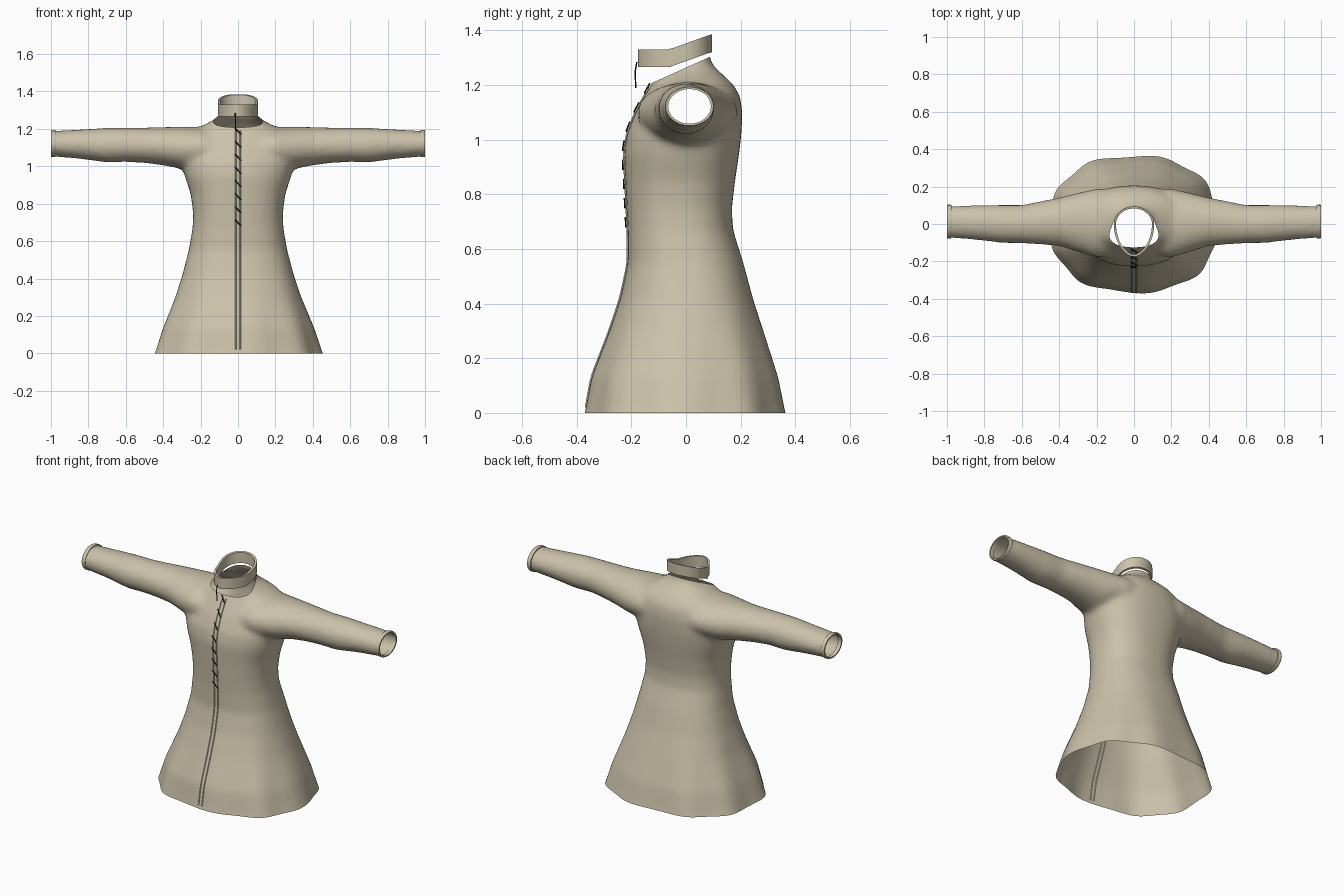
import bpy, bmesh, math
from mathutils import Vector
from mathutils.bvhtree import BVHTree

if "Cube" in bpy.data.objects:
    bpy.data.objects.remove(bpy.data.objects["Cube"])


def material(name, rgb):
    m = bpy.data.materials.new(name)
    m.diffuse_color = (*rgb, 1)
    m.use_nodes = True
    m.node_tree.nodes["Principled BSDF"].inputs["Base Color"].default_value = m.diffuse_color
    return m


CLOTH = material("tan cloth", (0.60, 0.54, 0.40))
DARK = material("dark lace", (0.02, 0.018, 0.015))


def loft(bm, rings, caps=False, loop=False):
    """Skin a list of closed point rings."""
    vs = [[bm.verts.new(p) for p in r] for r in rings]
    n = len(vs[0])
    pairs = list(zip(vs, vs[1:])) + ([(vs[-1], vs[0])] if loop else [])
    for a, b in pairs:
        for i in range(n):
            j = (i + 1) % n
            bm.faces.new((a[i], a[j], b[j], b[i]))
    if caps:
        bm.faces.new(vs[0][::-1])
        bm.faces.new(vs[-1])


def finish(bm, name, mat, angle=40):
    bmesh.ops.recalc_face_normals(bm, faces=bm.faces)
    me = bpy.data.meshes.new(name)
    bm.to_mesh(me)
    bm.free()
    me.materials.append(mat)
    ob = bpy.data.objects.new(name, me)
    bpy.context.collection.objects.link(ob)
    bpy.ops.object.select_all(action='DESELECT')
    ob.select_set(True)
    bpy.context.view_layer.objects.active = ob
    bpy.ops.object.shade_smooth_by_angle(angle=math.radians(angle))
    return ob


def spow(v, e):
    return math.copysign(abs(v) ** e, v)


def oval(hw, y0, y1, n=48, e=0.85):
    """Rounded outline, half width hw, from y0 to y1."""
    for i in range(n):
        t = 2 * math.pi * i / n
        yield (t, hw * spow(math.cos(t), e),
               (y0 + y1) / 2 + (y1 - y0) / 2 * spow(math.sin(t), e))


# Torso and skirt: height, half width, front y, back y
TORSO = [(-0.06, .475, -.385, .385), (0, .45, -.368, .366), (.13, .408, -.345, .34),
         (.3, .338, -.28, .285), (.42, .298, -.24, .245), (.55, .264, -.212, .21),
         (.67, .243, -.213, .172), (.75, .24, -.217, .168), (.85, .253, -.222, .18),
         (.95, .285, -.227, .195), (1.02, .30, -.217, .203), (1.1, .28, -.185, .207),
         (1.16, .255, -.152, .198), (1.2, .225, -.128, .175), (1.23, .165, -.115, .145),
         (1.26, .112, -.108, .11), (1.29, .097, -.10, .088), (1.37, .092, -.09, .082)]
# Sleeve: distance out, front y, back y, bottom z, top z
SLEEVE = [(.08, -.16, .19, 1.02, 1.19), (.2, -.18, .19, .99, 1.21), (.3, -.15, .167, .985, 1.212),
          (.4, -.118, .142, 1.005, 1.21), (.5, -.11, .122, 1.018, 1.207),
          (.6, -.104, .102, 1.023, 1.206), (.7, -.102, .103, 1.02, 1.206),
          (.85, -.085, .10, 1.04, 1.197), (1.05, -.07, .095, 1.057, 1.185)]

bm = bmesh.new()
rings = []
for z, hw, y0, y1 in TORSO:
    fold = 0.022 * max(0, 1 - z / 0.45)      # soft folds toward the hem
    ring = []
    for t, x, y in oval(hw, y0, y1):
        k = 1 + fold * math.cos(9 * t + 0.6) - fold * 0.4
        ring.append((x * k, y * k, z))
    rings.append(ring)
loft(bm, rings, caps=True)
for side in (-1, 1):
    loft(bm, [[(side * x, y, z) for _, z, y in
               ((t, (z0 + z1) / 2 + (z1 - z0) / 2 * math.sin(t),
                 (y0 + y1) / 2 + (y1 - y0) / 2 * math.cos(t))
                for t in (2 * math.pi * i / 32 for i in range(32)))]
              for x, y0, y1, z0, z1 in SLEEVE], caps=True)
robe = finish(bm, "robe_body", CLOTH)

# Fuse torso and sleeves into one smooth cloth skin
rm = robe.modifiers.new("fuse", 'REMESH')
rm.mode = 'VOXEL'
rm.voxel_size = 0.014
sm = robe.modifiers.new("soften", 'SMOOTH')
sm.factor = 0.5
sm.iterations = 14
fused = robe.evaluated_get(bpy.context.evaluated_depsgraph_get())
bm = bmesh.new()
bm.from_mesh(fused.to_mesh())
bpy.data.objects.remove(robe)

# Open the hem, the cuffs and the sloping neckline
for co, no in (((0, 0, 0), (0, 0, -1)), ((.99, 0, 0), (1, 0, 0)), ((-.99, 0, 0), (-1, 0, 0)),
               ((0, .08, 1.3), (0, -.45, 1))):
    bmesh.ops.bisect_plane(bm, geom=bm.verts[:] + bm.edges[:] + bm.faces[:],
                           plane_co=co, plane_no=no, clear_outer=True)
tree = BVHTree.FromBMesh(bm)
finish(bm, "robe_body", CLOTH, 60)


def on_front(x, z, lift):
    hit = tree.ray_cast(Vector((x, -1, z)), Vector((0, 1, 0)))[0]
    return Vector((x, (hit.y if hit else -0.11) - lift, z))


def cord(name, paths, radius, mat):
    """Thin tubes along point paths."""
    bm = bmesh.new()
    for path in paths:
        rings = []
        for i, p in enumerate(path):
            d = (path[min(i + 1, len(path) - 1)] - path[max(i - 1, 0)]).normalized()
            u = d.cross(Vector((0, 1, 0.01))).normalized()
            v = d.cross(u)
            rings.append([p + radius * (u * math.cos(a) + v * math.sin(a))
                          for a in (math.pi * k / 3 for k in range(6))])
        loft(bm, rings, caps=True)
    return finish(bm, name, mat)


# Placket piping down the front, and lacing over the chest
heights = [0.02 + 1.17 * i / 50 for i in range(51)]
cord("front_piping", [[on_front(x, z, 0.001) for z in heights] for x in (-.012, .012)],
     0.005, CLOTH)
cord("chest_lacing", [[on_front(-.016 + .032 * k / 4, .715 + .07 * i - .034 * k / 4, .007)
                       for k in range(5)] for i in range(8)], 0.0035, DARK)
cord("neck_tie", [[Vector((-.015, -.18, 1.285)), Vector((-.014, -.186, 1.25)),
                   Vector((-.012, -.184, 1.19))]], 0.003, DARK)

# Cuff bands
for side, name in ((-1, "cuff_left"), (1, "cuff_right")):
    bm = bmesh.new()
    loft(bm, [[(side * x, .013 + .09 * s * math.cos(t), 1.122 + .073 * s * math.sin(t))
               for t in (2 * math.pi * i / 32 for i in range(32))]
              for x, s in ((.976, .98), (.98, 1.0), (.996, 1.0), (1.0, .97), (1.0, .87), (.976, .87))],
         loop=True)
    finish(bm, name, CLOTH)

# Standing collar: drop shaped in plan, rising to the back
bm = bmesh.new()
rings = []
for inset, up in ((0, 0), (0, .065), (.012, .065), (.012, 0)):
    ring = []
    for i in range(48):
        t = 2 * math.pi * i / 48
        c, s = math.cos(t), math.sin(t)
        x = (.108 - inset) * (c if s > 0 else spow(c, 1.15))
        y = (.095 - inset) * s if s > 0 else (.175 - inset) * s
        k = min(1, max(0, (y + .06) / .15))
        ring.append((x, y, 1.266 + .054 * k + up))
    rings.append(ring)
loft(bm, rings, loop=True)
finish(bm, "collar", CLOTH)
